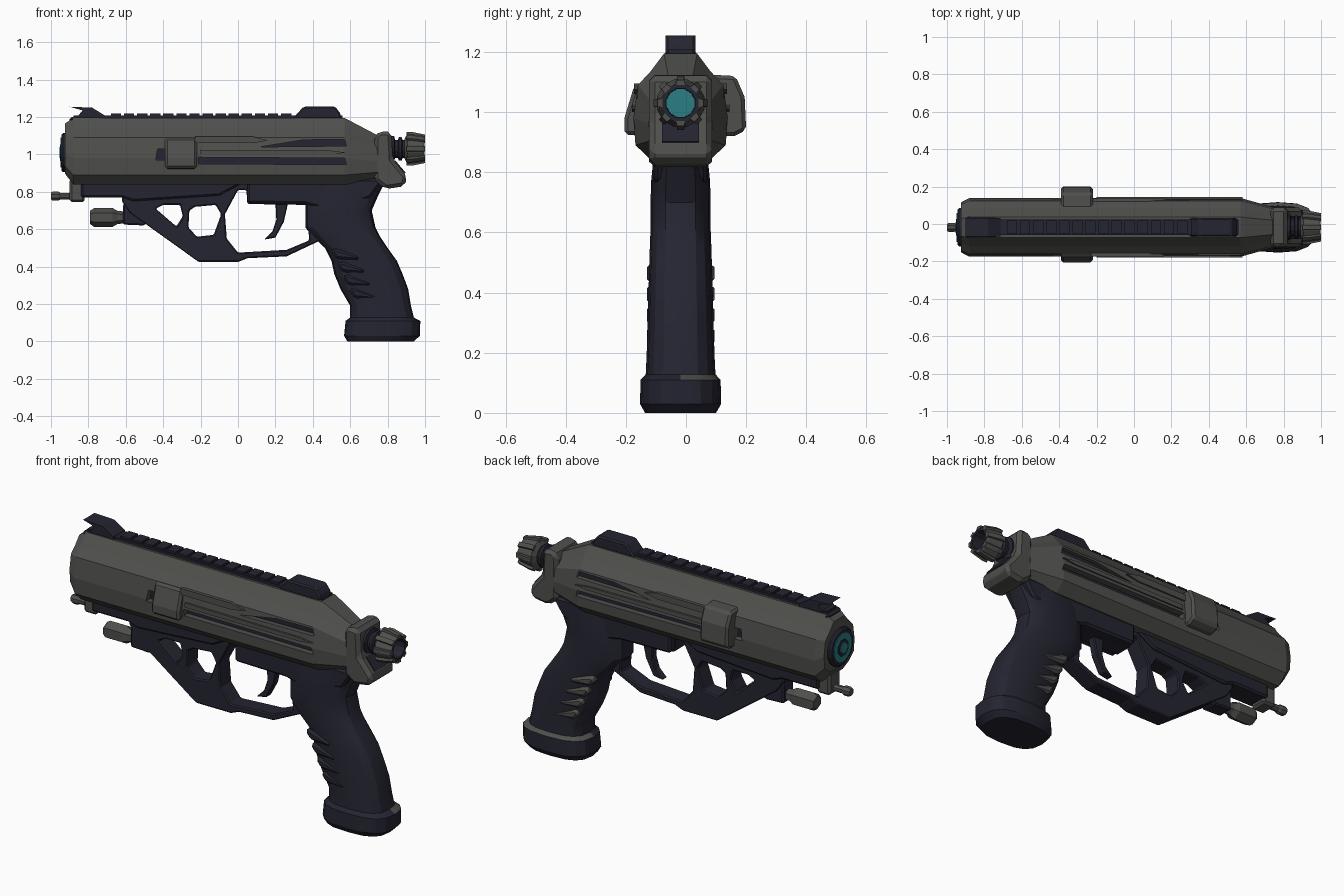
import bpy, bmesh, math
from mathutils import Vector

if "Cube" in bpy.data.objects:
    bpy.data.objects.remove(bpy.data.objects["Cube"])

CY = -0.018  # centre plane of the body


def material(name, rgb):
    m = bpy.data.materials.new(name)
    m.use_nodes = True
    m.diffuse_color = (*rgb, 1)
    m.node_tree.nodes["Principled BSDF"].inputs["Base Color"].default_value = (*rgb, 1)
    return m


GREY = material("warm grey", (0.078, 0.078, 0.073))
DARK = material("dark navy", (0.018, 0.018, 0.031))
TEAL = material("teal glow", (0.025, 0.21, 0.23))


def loft(name, rings, mats, paint=None, bevel=0):
    """Skin equal-length rings, cap both ends; paint(face centre) picks the colour."""
    bm = bmesh.new()
    loops = [[bm.verts.new(p) for p in ring] for ring in rings]
    n = len(loops[0])
    for a, b in zip(loops, loops[1:]):
        for i in range(n):
            j = (i + 1) % n
            bm.faces.new((a[i], a[j], b[j], b[i]))
    bm.faces.new(loops[0])
    bm.faces.new(loops[-1])
    bmesh.ops.recalc_face_normals(bm, faces=bm.faces)
    if paint:
        for f in bm.faces:
            f.material_index = paint(f.calc_center_median())
    me = bpy.data.meshes.new(name)
    bm.to_mesh(me)
    bm.free()
    for m in mats:
        me.materials.append(m)
    ob = bpy.data.objects.new(name, me)
    bpy.context.collection.objects.link(ob)
    if bevel:
        add_bevel(ob, bevel)
    return ob


def add_bevel(ob, width):
    mod = ob.modifiers.new("edge_bevel", "BEVEL")
    mod.width, mod.segments = width, 1
    mod.limit_method, mod.angle_limit = "ANGLE", math.radians(35)


def prism(name, outline, half, mat, bevel=0, y=CY):
    """Side outline (x, z) given thickness in y."""
    rings = [[(x, y + s * half, z) for x, z in outline] for s in (-1, 1)]
    return loft(name, rings, [mat], bevel=bevel)


def box(name, x0, x1, z0, z1, half, mat, bevel=0, y=CY):
    return prism(name, [(x0, z0), (x1, z0), (x1, z1), (x0, z1)], half, mat, bevel, y)


def turned(name, profile, z, sides, mats, paint=None):
    """Revolve (x, radius) pairs around a lengthwise axis."""
    turn = [2 * math.pi * (i + 0.5) / sides for i in range(sides)]
    rings = [[(x, CY + r * math.cos(a), z + r * math.sin(a)) for a in turn] for x, r in profile]
    return loft(name, rings, mats, paint)


def cut(ob, cutters):
    bpy.context.view_layer.objects.active = ob
    for c in cutters:
        mod = ob.modifiers.new("cut", "BOOLEAN")
        mod.operation, mod.object, mod.solver = "DIFFERENCE", c, "EXACT"
        bpy.ops.object.modifier_apply(modifier=mod.name)
        bpy.data.objects.remove(c)


# Main faceted shell
half = [(0.055, 1.195), (0.1, 1.135), (0.142, 1.09), (0.157, 0.98), (0.15, 0.89), (0.095, 0.838)]
section = half + [(-y, z) for y, z in reversed(half)]


def shell_ring(x, ys, zs, shift=0):
    return [(x, CY + y * ys, 1.015 + shift + (z - 1.015) * zs) for y, z in section]


body = loft("body_shell", [shell_ring(-0.925, 0.85, 0.75, 0.015), shell_ring(-0.88, 1, 1),
                           shell_ring(0.57, 1, 1), shell_ring(0.75, 0.68, 0.64, -0.03)], [GREY])

# Side slots that reveal a dark core
slots = [
    [(0.12, 1.04), (0.35, 1.078), (0.57, 1.08), (0.58, 1.045)],
    [(-0.21, 0.95), (-0.21, 0.985), (0.57, 0.98), (0.58, 0.945)],
    [(-0.44, 0.97), (-0.43, 1.03), (-0.38, 1.03), (-0.38, 0.97)],
]
cut(body, [prism("slot_cutter", s, 0.05, DARK, y=CY + side * 0.165)
           for s in slots for side in (-1, 1)])
box("dark_core", -0.5, 0.58, 0.92, 1.085, 0.122, DARK)

# Raised side strips above and between the slots
for side in (-1, 1):
    prism("side_strip", [(-0.23, 1.06), (-0.23, 1.095), (0.08, 1.095), (0.16, 1.075), (0.08, 1.06)],
          0.012, GREY, y=CY + side * 0.143)
    prism("middle_rib", [(-0.2, 1.0), (-0.2, 1.025), (0.5, 1.02), (0.58, 1.01), (0.5, 1.0)],
          0.01, GREY, y=CY + side * 0.152)

# Side housings, the far one larger
housings = {
    "front_housing": [(-0.1, 1.09), (-0.172, 1.088), (-0.205, 0.98), (-0.205, 0.925), (-0.1, 0.92)],
    "back_housing": [(0.07, 1.125), (0.165, 1.12), (0.195, 1.05), (0.2, 0.94), (0.16, 0.92), (0.07, 0.92)],
}
for name, ring in housings.items():
    loft(name, [[(x, y, z) for y, z in ring] for x in (-0.39, -0.22)], [GREY], bevel=0.012)

# Muzzle
turned("muzzle_ring", [(-0.9, 0.105), (-0.935, 0.105), (-0.945, 0.095)], 1.01, 14, [DARK])
turned("muzzle_glow", [(-0.94, 0.08), (-0.949, 0.08)], 1.01, 14, [TEAL])
turned("muzzle_inner_ring", [(-0.945, 0.048), (-0.952, 0.048)], 1.01, 8, [DARK])
turned("muzzle_lens", [(-0.95, 0.034), (-0.955, 0.03)], 1.01, 8, [TEAL])

# Top rail and sights
box("top_rail", -0.88, 0.56, 1.17, 1.208, 0.042, DARK)
for i in range(14):
    x = -0.68 + i * 0.07
    box("rail_tooth", x, x + 0.055, 1.2, 1.219, 0.036, DARK)
prism("rear_sight", [(0.29, 1.19), (0.35, 1.255), (0.52, 1.255), (0.55, 1.215), (0.55, 1.19)],
      0.05, DARK, 0.008)
prism("front_sight", [(-0.9, 1.255), (-0.78, 1.25), (-0.715, 1.21), (-0.71, 1.18),
                      (-0.88, 1.18), (-0.83, 1.235)], 0.05, DARK)
box("front_sight_base", -0.9, -0.73, 1.16, 1.2, 0.06, DARK, 0.012)

# Rear collar with tail and inset panel
prism("rear_collar", [(0.73, 1.1), (0.76, 1.125), (0.82, 1.12), (0.828, 0.975), (0.905, 0.88),
                      (0.89, 0.83), (0.79, 0.815), (0.73, 0.86)], 0.105, GREY, 0.028)
prism("collar_panel", [(0.835, 0.963), (0.89, 0.898), (0.896, 0.903), (0.841, 0.968)], 0.062, DARK)

# Rear neck and hollow ribbed knob with a glow deep inside
turned("rear_neck", [(0.8, 0.07), (0.835, 0.07), (0.84, 0.05), (0.855, 0.05), (0.86, 0.065),
                     (0.875, 0.065), (0.88, 0.05), (0.895, 0.05)], 1.03, 12, [DARK])


def knob_paint(c):
    if (Vector((c.y, c.z)) - Vector((CY, 1.03))).length < 0.01 and c.x > 0.895:
        return 2
    return 1 if c.x > 0.994 or (Vector((c.y, c.z)) - Vector((CY, 1.03))).length < 0.055 else 0


turned("rear_knob", [(0.89, 0.055), (0.905, 0.082), (0.985, 0.072), (0.998, 0.066), (0.998, 0.05),
                     (0.9, 0.048)], 1.03, 12, [GREY, DARK, TEAL], knob_paint)
for i in range(8):
    a = math.tau * i / 8
    out, tan = Vector((0, math.cos(a), math.sin(a))), Vector((0, -math.sin(a), math.cos(a)))
    rings = [[Vector((x, CY, 1.03)) + out * r + tan * t for r, t in
              ((0.06, -0.015), (top, -0.012), (top, 0.012), (0.06, 0.015))]
             for x, top in ((0.9, 0.09), (0.93, 0.09), (1.0, 0.076))]
    loft("knob_rib", rings, [GREY])

# Under-barrel rail, nose block and pin
prism("lower_rail", [(-0.84, 0.86), (-0.84, 0.77), (-0.62, 0.77), (-0.56, 0.75), (-0.1, 0.78),
                     (0.05, 0.86)], 0.065, DARK, 0.01)
box("nose_block", -0.9, -0.82, 0.745, 0.87, 0.05, GREY, 0.012)
turned("nose_pin", [(-1.0, 0.02), (-0.99, 0.026), (-0.96, 0.026), (-0.95, 0.019), (-0.88, 0.019)],
       0.777, 8, [GREY])

# Small lamp under the rail
turned("lamp", [(-0.79, 0.036), (-0.77, 0.05), (-0.67, 0.05), (-0.645, 0.036), (-0.6, 0.03)],
       0.663, 6, [GREY])
prism("lamp_mount", [(-0.615, 0.72), (-0.615, 0.625), (-0.5, 0.62), (-0.46, 0.66), (-0.5, 0.76),
                     (-0.6, 0.78)], 0.045, DARK, 0.008)

# Skeleton frame and trigger guard
frame = prism("guard_frame", [(-0.62, 0.85), (-0.62, 0.75), (-0.58, 0.69), (-0.21, 0.425), (0, 0.425),
                              (0.05, 0.445), (0.26, 0.455), (0.44, 0.54), (0.44, 0.85)], 0.05, DARK)
cut(frame, [prism("hole_cutter", h, 0.2, DARK) for h in (
    [(-0.44, 0.71), (-0.4, 0.73), (-0.31, 0.73), (-0.295, 0.67), (-0.33, 0.615)],
    [(-0.26, 0.7), (-0.23, 0.72), (-0.12, 0.73), (-0.09, 0.68), (-0.13, 0.57), (-0.22, 0.56),
     (-0.265, 0.61)],
    [(0, 0.81), (-0.07, 0.68), (-0.06, 0.55), (0, 0.475), (0.26, 0.49), (0.38, 0.54),
     (0.37, 0.73), (0.05, 0.735), (0.045, 0.81)])])
add_bevel(frame, 0.008)
prism("receiver", [(0.05, 0.87), (0.05, 0.74), (0.36, 0.735), (0.5, 0.7), (0.71, 0.77), (0.78, 0.87)],
      0.088, DARK, 0.012)
prism("trigger", [(0.2, 0.75), (0.27, 0.75), (0.245, 0.64), (0.2, 0.555), (0.14, 0.545),
                  (0.185, 0.59), (0.205, 0.65)], 0.022, DARK, 0.005)

# Grip: height, front edge, back edge, half width
levels = [(0.0, 0.585, 0.94, 0.118), (0.03, 0.567, 0.972, 0.135), (0.11, 0.575, 0.975, 0.133),
          (0.128, 0.6, 0.94, 0.116), (0.19, 0.6, 0.925, 0.113), (0.28, 0.548, 0.91, 0.11),
          (0.36, 0.515, 0.88, 0.108), (0.43, 0.5, 0.85, 0.106), (0.5, 0.465, 0.8, 0.104),
          (0.56, 0.4, 0.76, 0.102), (0.61, 0.36, 0.735, 0.1), (0.7, 0.36, 0.715, 0.1),
          (0.77, 0.36, 0.745, 0.098), (0.85, 0.36, 0.785, 0.09)]


def soft(v):
    return math.copysign(abs(v) ** 0.72, v)


rings = []
for z, front, back, wide in levels:
    ring = []
    for i in range(16):
        a = math.tau * i / 16
        ring.append(((front + back) / 2 + (back - front) / 2 * soft(math.cos(a)),
                     CY + wide * soft(math.sin(a)), z))
    rings.append(ring)
grip = loft("grip", rings, [DARK, GREY], lambda c: int(0.11 < c.z < 0.128 and c.y > CY + 0.01))
bpy.ops.object.select_all(action="DESELECT")
grip.select_set(True)
bpy.context.view_layer.objects.active = grip
bpy.ops.object.shade_smooth_by_angle(angle=math.radians(25))

# Finger ridges, grey on the back half only
for i in range(4):
    x, z = 0.495 + i * 0.032, 0.47 - i * 0.07
    outline = [(x, z + 0.012), (x + 0.02, z + 0.03), (x + 0.15, z - 0.01), (x + 0.16, z - 0.04),
               (x + 0.03, z - 0.028)]
    for side, mat in ((-1, DARK), (1, GREY)):
        prism("finger_ridge", outline, 0.056, mat, 0.014, CY + side * 0.056)
